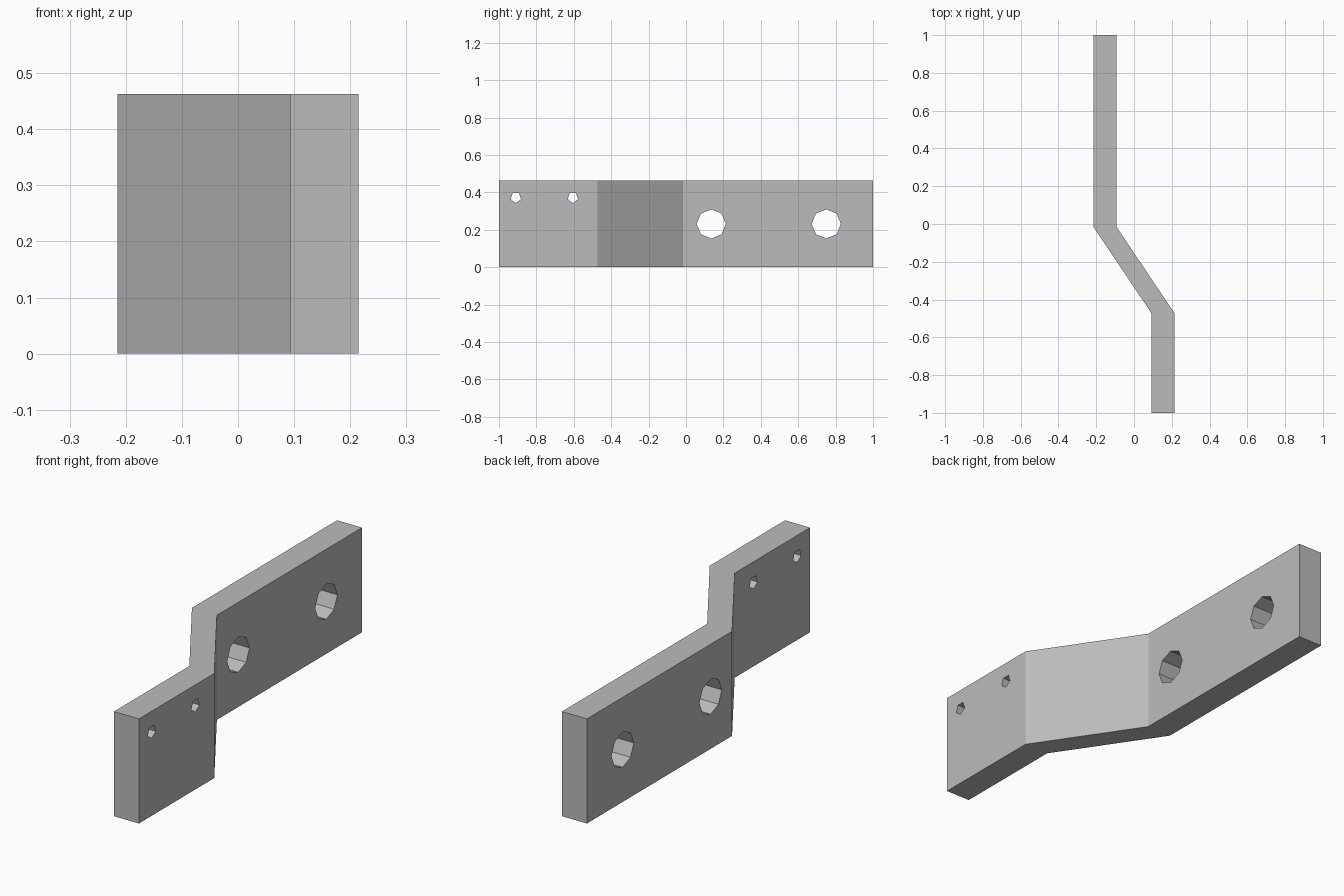
import bpy
import bmesh
from math import cos, sin, pi

cube = bpy.data.objects.get("Cube")
if cube:
    bpy.data.objects.remove(cube, do_unlink=True)

HEIGHT = 0.463

# Plain grey metal
grey = bpy.data.materials.new("grey_metal")
grey.use_nodes = True
colour = (0.5, 0.5, 0.5, 1)
grey.diffuse_color = colour
grey.node_tree.nodes["Principled BSDF"].inputs["Base Color"].default_value = colour


def prism(name, points, offset):
    """Extrude a closed polygon along the offset vector."""
    bm = bmesh.new()
    face = bm.faces.new([bm.verts.new(p) for p in points])
    result = bmesh.ops.extrude_face_region(bm, geom=[face])
    moved = [v for v in result["geom"] if isinstance(v, bmesh.types.BMVert)]
    bmesh.ops.translate(bm, verts=moved, vec=offset)
    bmesh.ops.recalc_face_normals(bm, faces=bm.faces)
    mesh = bpy.data.meshes.new(name)
    bm.to_mesh(mesh)
    bm.free()
    mesh.materials.append(grey)
    obj = bpy.data.objects.new(name, mesh)
    bpy.context.collection.objects.link(obj)
    return obj


# Bar with a double bend, drawn as one edge and its offset copy
edge = [(-0.215, 1), (-0.215, -0.015), (0.093, -0.473), (0.093, -1)]
thickness = 0.122
outline = edge + [(x + thickness, y) for x, y in reversed(edge)]
bar = prism("bent_bracket_bar", [(x, y, 0) for x, y in outline], (0, 0, HEIGHT))


def drill(name, y, z, radius, sides):
    """Cut a faceted hole through the bar, with one corner pointing down."""
    angles = [2 * pi * i / sides - pi / 2 for i in range(sides)]
    ring = [(-0.5, y + radius * cos(a), z + radius * sin(a)) for a in angles]
    cutter = prism(name, ring, (1, 0, 0))
    cutter.hide_render = True
    mod = bar.modifiers.new(name, "BOOLEAN")
    mod.operation = "DIFFERENCE"
    mod.solver = "EXACT"
    mod.object = cutter
    bpy.context.view_layer.objects.active = bar
    bpy.ops.object.modifier_apply(modifier=mod.name)
    bpy.data.objects.remove(cutter, do_unlink=True)


# Two large bolt holes in the long arm
for y in (0.135, 0.75):
    drill("bolt_hole", y, HEIGHT / 2, 0.078, 8)

# Two small screw holes near the top of the short arm
for y in (-0.91, -0.605):
    drill("screw_hole", y, 0.372, 0.029, 5)
